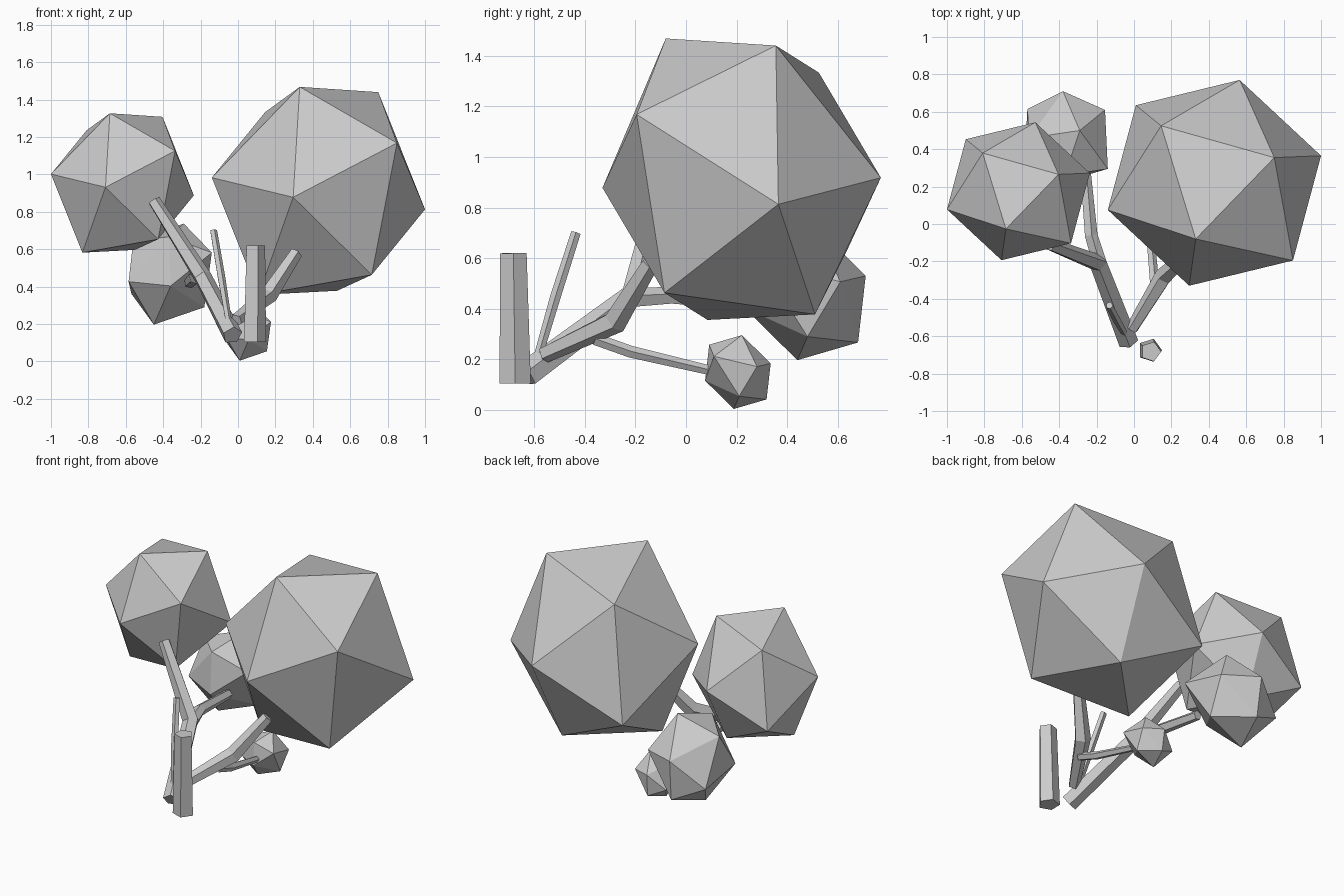
import bpy, bmesh, math
from mathutils import Vector

if "Cube" in bpy.data.objects:
    bpy.data.objects.remove(bpy.data.objects["Cube"])


def finish(bm, name):
    bmesh.ops.recalc_face_normals(bm, faces=bm.faces)
    mesh = bpy.data.meshes.new(name)
    bm.to_mesh(mesh)
    bm.free()
    bpy.context.collection.objects.link(bpy.data.objects.new(name, mesh))


def foliage(name, centre, scale, axes, dent):
    """Twenty-sided leaf ball: six axes and their opposites; the first opposite is dented."""
    bm = bmesh.new()
    for i, axis in enumerate(axes):
        a = Vector(axis)
        opposite = -a + (Vector(dent) if i == 0 else Vector())
        for p in (a, opposite):
            bm.verts.new(Vector(centre) + p * scale)
    bmesh.ops.convex_hull(bm, input=bm.verts)
    finish(bm, name)


def branch(name, path, radii, sides=5):
    """Tapered, capped tube along a path."""
    bm = bmesh.new()
    pts = [Vector(p) for p in path]
    rings = []
    for i, (p, r) in enumerate(zip(pts, radii)):
        t = Vector()
        if i > 0:
            t += (p - pts[i - 1]).normalized()
        if i < len(pts) - 1:
            t += (pts[i + 1] - p).normalized()
        t.normalize()
        q = Vector((0, 0, 1)).rotation_difference(t)
        rings.append([bm.verts.new(p + q @ Vector((r * math.cos(math.tau * k / sides),
                                                   r * math.sin(math.tau * k / sides), 0)))
                      for k in range(sides)])
    for a, b in zip(rings, rings[1:]):
        for k in range(sides):
            n = (k + 1) % sides
            bm.faces.new((a[k], a[n], b[n], b[k]))
    bm.faces.new(rings[0][::-1])
    bm.faces.new(rings[-1])
    finish(bm, name)


# Leaf balls: two large upper ones share a shape, two lower ones share another
upper = [(-.10, -.30, .57), (.32, .135, .542), (.42, -.415, .27),
         (.57, .145, -.085), (.135, .55, .02), (.285, -.305, -.435)]
lower = [(.23, -.175, .115), (.08, .03, .27), (.215, .14, .04),
         (-.01, .24, .063), (.19, .01, -.177), (0, .21, -.2)]
upper_dent, lower_dent = (0, -.01, .05), (.03, -.03, .01)
foliage("large_crown", (.43, .22, .898), 1.0, upper, upper_dent)
foliage("left_crown", (-.618, .175, .945), .67, upper, upper_dent)
foliage("back_crown", (-.37, .47, .467), 1.0, lower, lower_dent)
foliage("small_crown", (.052, .205, .15), .54, lower, lower_dent)

# Separate upright post at the front
branch("post", [(.085, -.675, .105), (.09, -.682, .62)], [.065, .055])

# Branches
branch("main_branch", [(-.03, -.63, .14), (-.19, -.21, .45), (-.45, -.11, .86)],
       [.055, .05, .035])
branch("right_branch", [(-.01, -.56, .22), (.16, -.28, .35), (.31, -.14, .58)],
       [.035, .05, .035])
branch("upright_twig", [(-.05, -.585, .21), (-.09, -.515, .45), (-.132, -.435, .70)],
       [.018, .022, .02])
branch("back_branch", [(-.18, -.22, .44), (-.23, -.06, .452), (-.26, .27, .42)],
       [.04, .036, .03])
branch("small_twig", [(.11, -.36, .28), (.10, -.22, .23), (.07, .10, .155)],
       [.025, .025, .02])
